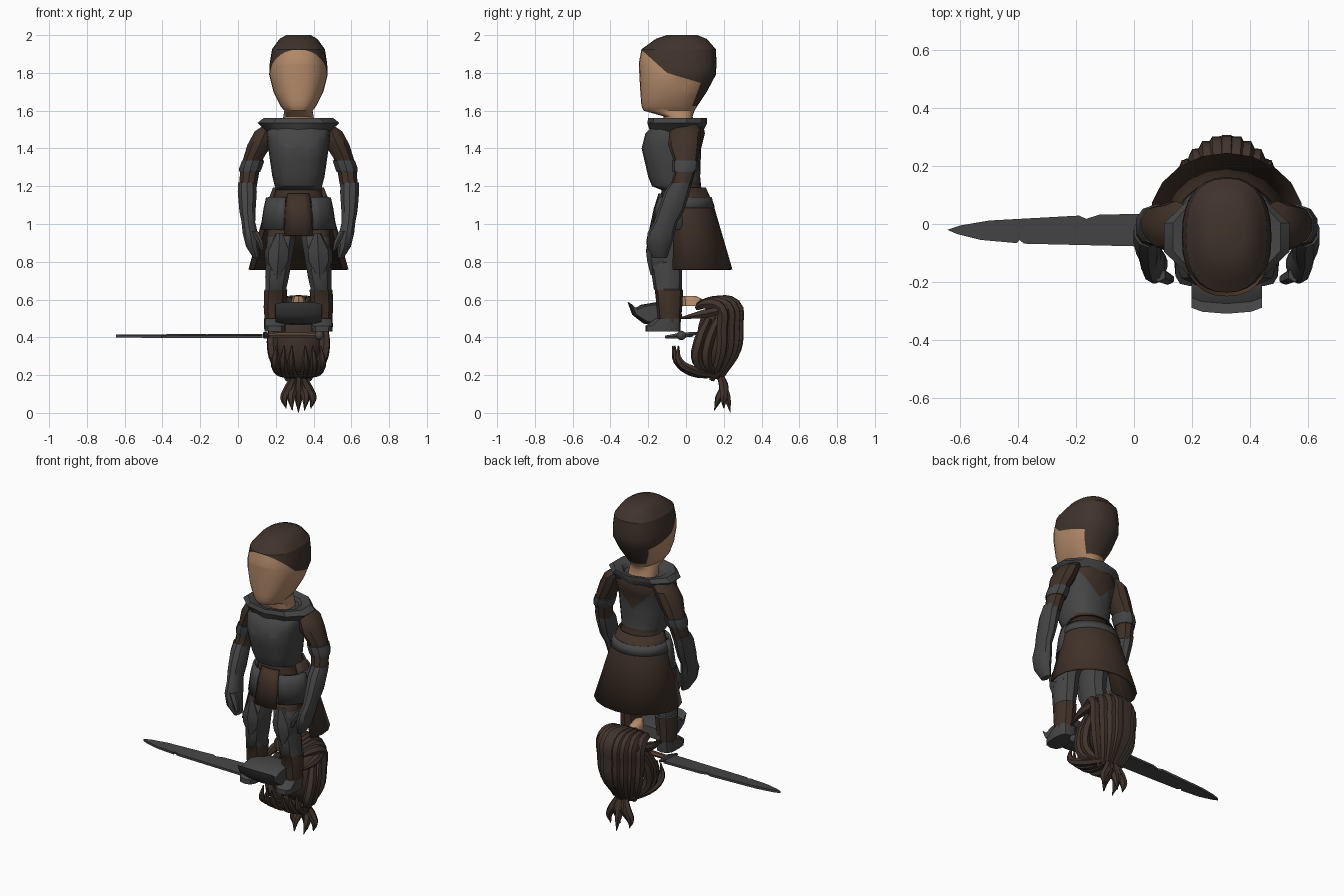
import bpy, bmesh, math
from mathutils import Vector

if "Cube" in bpy.data.objects:
    bpy.data.objects.remove(bpy.data.objects["Cube"])

C = 0.32  # x of the figure's centre line


def material(name, col):
    m = bpy.data.materials.new(name)
    m.diffuse_color = (*col, 1)
    m.use_nodes = True
    m.node_tree.nodes["Principled BSDF"].inputs["Base Color"].default_value = m.diffuse_color
    return m


STEEL = material("dark steel", (0.060, 0.060, 0.062))
CLOTH = material("brown cloth", (0.050, 0.031, 0.021))
HAIR = material("brown hair", (0.052, 0.034, 0.025))
SKIN = material("skin", (0.47, 0.265, 0.15))
GRIP = material("leather grip", (0.10, 0.06, 0.035))


def finish(ob, mats, angle=35, solid=0):
    for m in mats:
        ob.data.materials.append(m)
    if solid:
        mod = ob.modifiers.new("thickness", 'SOLIDIFY')
        mod.thickness, mod.offset = solid, 0
    bpy.ops.object.select_all(action='DESELECT')
    ob.select_set(True)
    bpy.context.view_layer.objects.active = ob
    bpy.ops.object.shade_smooth_by_angle(angle=math.radians(angle))
    return ob


def to_object(bm, name):
    bmesh.ops.recalc_face_normals(bm, faces=bm.faces)
    me = bpy.data.meshes.new(name)
    bm.to_mesh(me)
    bm.free()
    ob = bpy.data.objects.new(name, me)
    bpy.context.collection.objects.link(ob)
    return ob


def loft(name, rings, mats, n=12, s=1, power=2.0, arc=None, sub=1, rule=None, cuts=(), solid=0, cap=True):
    """Stack rings (dx, z, half width, front y, back y); angle 0 faces the front."""
    full = []
    for a, b in zip(rings, rings[1:]):
        full += [[p + (q - p) * k / sub for p, q in zip(a, b)] for k in range(sub)]
    full.append(rings[-1])
    bm = bmesh.new()
    rows = []
    a0, a1 = arc or (0, 360)
    for dx, z, rx, yf, yb in full:
        row = []
        for i in range(n + (1 if arc else 0)):
            t = math.radians(a0 + (a1 - a0) * i / n)
            u, v = (math.copysign(abs(w) ** (2 / power), w) for w in (math.sin(t), math.cos(t)))
            row.append(bm.verts.new((C + s * (dx + rx * u), (yf + yb) / 2 - (yb - yf) / 2 * v, z)))
        rows.append(row)
    for r, q in zip(rows, rows[1:]):
        for i in range(n):
            j = (i + 1) % len(r)
            bm.faces.new((r[i], r[j], q[j], q[i]))
    if cap and not arc:
        bm.faces.new(rows[0])
        bm.faces.new(rows[-1])
    for co, no in cuts:  # clean colour borders
        bmesh.ops.bisect_plane(bm, geom=bm.verts[:] + bm.edges[:] + bm.faces[:], plane_co=co, plane_no=no)
    if rule:
        for f in bm.faces:
            c = f.calc_center_median()
            f.material_index = rule(abs(c.x - C), c.y, c.z)
    return finish(to_object(bm, name), mats, solid=solid)


def strand(name, pts, radii, mat=HAIR):
    """Tapered smooth tube through the points."""
    cu = bpy.data.curves.new(name, 'CURVE')
    cu.dimensions = '3D'
    cu.bevel_depth, cu.bevel_resolution, cu.resolution_u = 1, 1, 4
    sp = cu.splines.new('BEZIER')
    sp.bezier_points.add(len(pts) - 1)
    for bp, p, r in zip(sp.bezier_points, pts, radii):
        bp.co, bp.radius = p, r
        bp.handle_left_type = bp.handle_right_type = 'AUTO'
    ob = bpy.data.objects.new(name, cu)
    bpy.context.collection.objects.link(ob)
    bpy.ops.object.select_all(action='DESELECT')
    ob.select_set(True)
    bpy.context.view_layer.objects.active = ob
    bpy.ops.object.convert(target='MESH')
    return finish(bpy.context.object, [mat], 50)


# Head with cropped hair; the hairline follows straight cuts
def hairline(d, y, z):
    above = z > 1.80 - .9 * (y + .10) and z > 1.80 - .3 * (y + .10)
    nape = z > 1.625 and y > .08 + .38 * (z - 1.75)
    return int(z > 1.925 or above or nape)


loft("head", [(0, 1.50, .09, -.10, .05), (0, 1.57, .08, -.12, .035), (0, 1.60, .075, -.225, .045),
              (0, 1.625, .095, -.236, .06), (0, 1.70, .132, -.242, .11), (0, 1.79, .155, -.247, .158),
              (0, 1.85, .152, -.25, .162), (0, 1.925, .14, -.236, .158), (0, 1.98, .10, -.16, .11),
              (0, 2.0, .065, -.10, .06)], [SKIN, HAIR], n=28, power=2.4, sub=2, rule=hairline,
     cuts=[((C, 0, 1.925), (0, 0, 1)), ((C, -.1, 1.80), (0, .9, 1)), ((C, -.1, 1.80), (0, .3, 1)),
           ((C, .08, 1.75), (0, 1, -.38))])


# Torso: breastplate in front, plate with a cloth V behind, cloth waist
def armour(d, y, z):
    return int(z < 1.18 or (y > 0 and (z < 1.22 or z > 1.34 + d)))


loft("torso", [(0, .95, .14, -.12, .06), (0, 1.05, .15, -.14, .10), (0, 1.18, .125, -.13, .085),
               (0, 1.20, .125, -.18, .08), (0, 1.25, .138, -.20, .075), (0, 1.40, .16, -.235, .08),
               (0, 1.48, .17, -.215, .10), (0, 1.53, .16, -.16, .09)],
     [STEEL, CLOTH], n=20, power=2.4, sub=2, rule=armour,
     cuts=[((C, 0, 1.22), (0, 0, 1)), ((C, 0, 1.34), (1, 0, -1)), ((C, 0, 1.34), (1, 0, 1))])
loft("collar", [(0, 1.49, .175, -.19, .09), (0, 1.535, .228, -.205, .112), (0, 1.56, .195, -.20, .112),
                (0, 1.55, .14, -.16, .07), (0, 1.51, .10, -.12, .05)], [STEEL], n=10, cap=False)

# Tunic skirt open at the front, belt bands and front flap
loft("skirt", [(0, 1.19, .13, -.12, .10), (0, 1.10, .165, -.15, .14), (0, .758, .26, -.20, .24)],
     [CLOTH], n=12, power=2.0, arc=(66, 294), solid=.012)
for z, r in ((1.085, .010), (1.03, .016)):
    loft("belt_band", [(0, z + .055, .148 + r, -.14 - r, .12 + r), (0, z, .168 + r, -.155 - r, .137 + r)],
         [STEEL], n=14, power=2.0, arc=(65, 295), solid=.012)
loft("front_flap", [(0, 1.16, .14, -.14, .1), (0, 1.08, .165, -.165, .12), (0, .94, .18, -.195, .12)],
     [CLOTH], n=4, arc=(-24, 24), solid=.012)

# Limbs, mirrored with s
for s in (-1, 1):
    loft("hip_plate", [(0, 1.14, .165, -.155, .1), (0, 1.08, .178, -.175, .12), (0, .97, .195, -.185, .14)],
         [STEEL], n=5, s=s, arc=(24, 92), solid=.014)
    loft("leg", [(.085, 1.0, .08, -.14, .02), (.09, .93, .08, -.185, .0), (.10, .84, .074, -.20, -.02),
                 (.113, .72, .066, -.18, -.02), (.12, .655, .058, -.17, -.022), (.12, .65, .064, -.165, -.015),
                 (.125, .56, .062, -.155, -.02), (.125, .46, .054, -.145, -.03)],
         [STEEL, CLOTH], s=s, n=10, rule=lambda d, y, z: int(z < .65 or z > .93))
    loft("knee_plate", [(.10, .95, .02, -.195, -.12), (.104, .86, .075, -.212, -.04), (.108, .80, .072, -.205, -.03),
                        (.113, .73, .02, -.187, -.12)], [STEEL], s=s, n=8)
    loft("boot", [(.125, .43, .055, -.215, -.03), (.125, .46, .057, -.215, -.028), (.125, .50, .056, -.16, -.028)],
         [STEEL], s=s, n=12, power=3)
    loft("sleeve", [(.13, 1.53, .045, -.05, .06), (.175, 1.49, .060, -.085, .08), (.205, 1.42, .068, -.095, .075),
                    (.238, 1.35, .056, -.07, .065), (.258, 1.28, .054, -.06, .05), (.268, 1.19, .048, -.085, .025)],
         [CLOTH], s=s, n=10)
    loft("elbow_cuff", [(.240, 1.335, .062, -.075, .07), (.254, 1.295, .063, -.075, .065), (.258, 1.275, .058, -.07, .055)],
         [STEEL], s=s, n=10)
    loft("gauntlet", [(.272, 1.22, .05, -.08, .03), (.271, 1.17, .053, -.115, .02), (.270, 1.07, .045, -.15, -.01),
                      (.265, 1.01, .038, -.17, -.045), (.255, .95, .042, -.205, -.06), (.243, .88, .036, -.205, -.08),
                      (.222, .82, .018, -.175, -.10)], [STEEL], s=s, n=10)
    loft("thumb", [(.235, .96, .025, -.20, -.15), (.205, .91, .018, -.21, -.165), (.190, .86, .009, -.205, -.175)],
         [STEEL], s=s, n=6)

# Loose face guard lying between the feet: a curved side profile swept across
profile = [(-.31, .585), (-.285, .52), (-.225, .475), (-.10, .468), (-.04, .50), (-.05, .56),
           (-.15, .585), (-.24, .57), (-.275, .55)]
bm = bmesh.new()
rows = [[bm.verts.new((C + dx, y + .02 * (abs(dx) / .12) ** 3, .53 + (z - .53) * k)) for y, z in profile]
        for dx, k in ((-.122, .85), (-.085, 1), (0, 1.05), (.085, 1), (.122, .85))]
for a, b in zip(rows, rows[1:]):
    for i in range(len(profile)):
        j = (i + 1) % len(profile)
        bm.faces.new((a[i], a[j], b[j], b[i]))
bm.faces.new(rows[0])
bm.faces.new(rows[-1])
finish(to_object(bm, "face_guard"), [STEEL])

# Sword lying flat: chipped blade, guard, grip and pommel
outline = [(-.645, -.02), (-.60, -.005), (-.50, .012), (-.19, .029), (-.165, .018), (-.12, .032), (.13, .038),
           (.13, -.08), (-.38, -.068), (-.395, -.055), (-.405, -.066), (-.53, -.055), (-.61, -.035)]
bm = bmesh.new()
face = bm.faces.new([bm.verts.new((x, y, .400 + .06 * (y + .02))) for x, y in outline])
top = bmesh.ops.extrude_face_region(bm, geom=[face])['geom']
bmesh.ops.translate(bm, vec=(0, 0, .014), verts=[g for g in top if isinstance(g, bmesh.types.BMVert)])
finish(to_object(bm, "sword_blade"), [STEEL])
strand("sword_guard", [(.14, -.11, .402), (.15, -.025, .41), (.14, .06, .422)], (.008, .018, .008), STEEL)
strand("sword_grip", [(.14, -.025, .41), (.28, -.025, .412), (.42, -.025, .41)], (.014, .017, .014), GRIP)
bpy.ops.mesh.primitive_uv_sphere_add(segments=10, ring_count=6, radius=.025, location=(.43, -.025, .41))
bpy.context.object.name = "sword_pommel"
finish(bpy.context.object, [STEEL])

# Loose hairpiece: core, back locks, side locks, front curls and tail
bpy.ops.mesh.primitive_uv_sphere_add(segments=16, ring_count=10, location=(C, .165, .40))
core = bpy.context.object
core.name, core.scale = "hair_core", (.135, .105, .19)
finish(core, [HAIR])
back = [(.06, .575), (.14, .595), (.262, .575), (.278, .46), (.27, .34), (.19, .195)]
for i in range(-4, 5):
    t = i / 4
    pts = [Vector((C + .132 * t * w, .05 + (y - .05) * (1 - .38 * t * t), z - .02 * t * t))
           for (y, z), w in zip(back, (.6, .85, 1, 1, .9, .4))]
    strand("back_lock", pts, (.014, .026, .032, .030, .028, .016))
for s in (-1, 1):
    strand("side_lock", [(C + s * .12, .22, .55), (C + s * .145, .10, .525), (C + s * .125, -.035, .50)],
           (.024, .026, .005))
    for k in (0, 1):
        strand("lower_side_lock", [(C + s * .12, .17 - .05 * k, .50), (C + s * .14, .12 - .05 * k, .38),
                                   (C + s * .12, .11 - .05 * k, .27), (C + s * .05, .17, .195)],
               (.02, .030, .028, .014))
    for d, o in ((.035, 0), (.075, .01), (.115, .03)):
        strand("front_curl", [(C + s * d * .5, .17, .20), (C + s * d, .03, .215 + o * .5),
                              (C + s * d * 1.1, -.05 + o * .5, .275), (C + s * d, -.07 + o, .355)],
               (.020, .024, .020, .004))
for t, y in ((-1, .20), (-.5, .15), (0, .235), (.5, .15), (1, .20)):
    strand("tail_lock", [(C + .02 * t, .18, .20), (C + .05 * t, .20, .13), (C + .075 * t, .5 * y + .10, .08),
                         (C + .065 * t, y, .003 + .02 * abs(t))], (.018, .026, .022, .002))

# Small skin patch resting on the hairpiece
loft("skin_patch", [(0, .565, .038, -.02, .10), (0, .60, .036, -.02, .09), (0, .62, .025, -.015, .05)], [SKIN], n=8)
